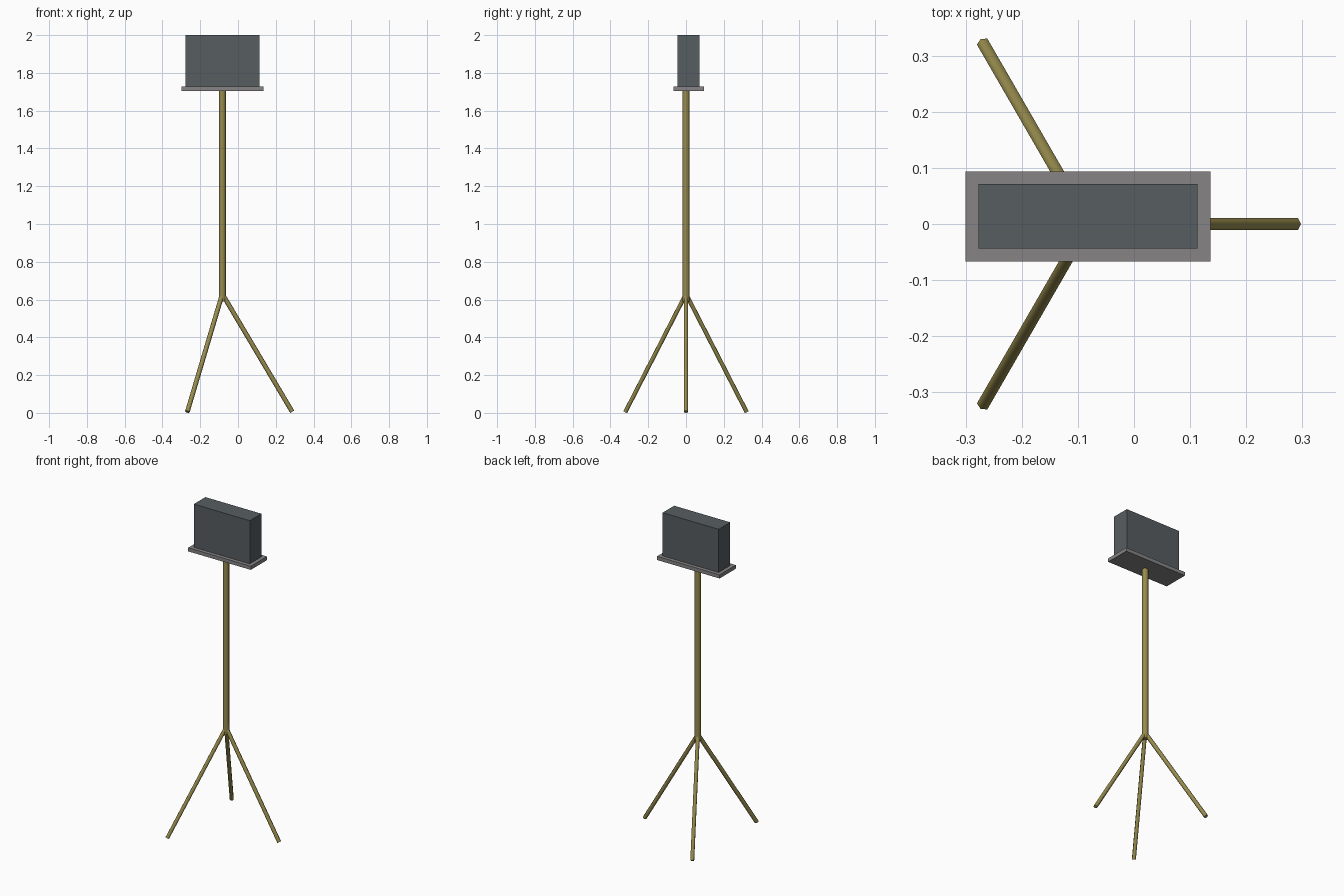
import bpy
import math
from mathutils import Vector

if "Cube" in bpy.data.objects:
    bpy.data.objects.remove(bpy.data.objects["Cube"])

POLE_X = -0.083


def material(name, color):
    mat = bpy.data.materials.new(name)
    mat.diffuse_color = (*color, 1)
    mat.use_nodes = True
    mat.node_tree.nodes["Principled BSDF"].inputs["Base Color"].default_value = mat.diffuse_color
    return mat


brass = material("brass", (0.31, 0.26, 0.075))
grey = material("plate grey", (0.24, 0.23, 0.235))
slate = material("dark slate", (0.095, 0.11, 0.12))


def box(name, low, high, mat):
    low, high = Vector(low), Vector(high)
    bpy.ops.mesh.primitive_cube_add(size=1, location=(low + high) / 2)
    obj = bpy.context.object
    obj.name = name
    obj.scale = high - low
    obj.data.materials.append(mat)


def rod(name, start, end, radius, sides):
    start, end = Vector(start), Vector(end)
    axis = end - start
    # Tilt about the horizontal axis so one corner points outward
    heading = math.atan2(axis.y, axis.x)
    tilt = math.acos(axis.normalized().z)
    bpy.ops.mesh.primitive_cylinder_add(
        vertices=sides, radius=radius, depth=axis.length,
        location=(start + end) / 2, rotation=(0, tilt, heading))
    obj = bpy.context.object
    obj.name = name
    # Primitive cylinders start with a corner on +Y; turn it to +X
    turn = math.pi / 2
    for v in obj.data.vertices:
        x, y, z = v.co
        v.co = (x * math.cos(turn) + y * math.sin(turn),
                y * math.cos(turn) - x * math.sin(turn), z)
    obj.data.materials.append(brass)
    bpy.ops.object.shade_smooth_by_angle(angle=math.radians(61))


# Upright pole
rod("pole", (POLE_X, 0, 0.59), (POLE_X, 0, 1.706), 0.0185, 8)

# Three splayed legs
for i in range(3):
    a = math.radians(120 * i)
    foot = (POLE_X + 0.37 * math.cos(a), 0.37 * math.sin(a), 0.006)
    rod(f"leg_{i + 1}", (POLE_X, 0, 0.63), foot, 0.0124, 6)

# Base plate and the block standing on it
box("base_plate", (-0.30, -0.067, 1.705), (0.136, 0.094, 1.728), grey)
box("block", (-0.277, -0.044, 1.728), (0.113, 0.071, 2.0), slate)
